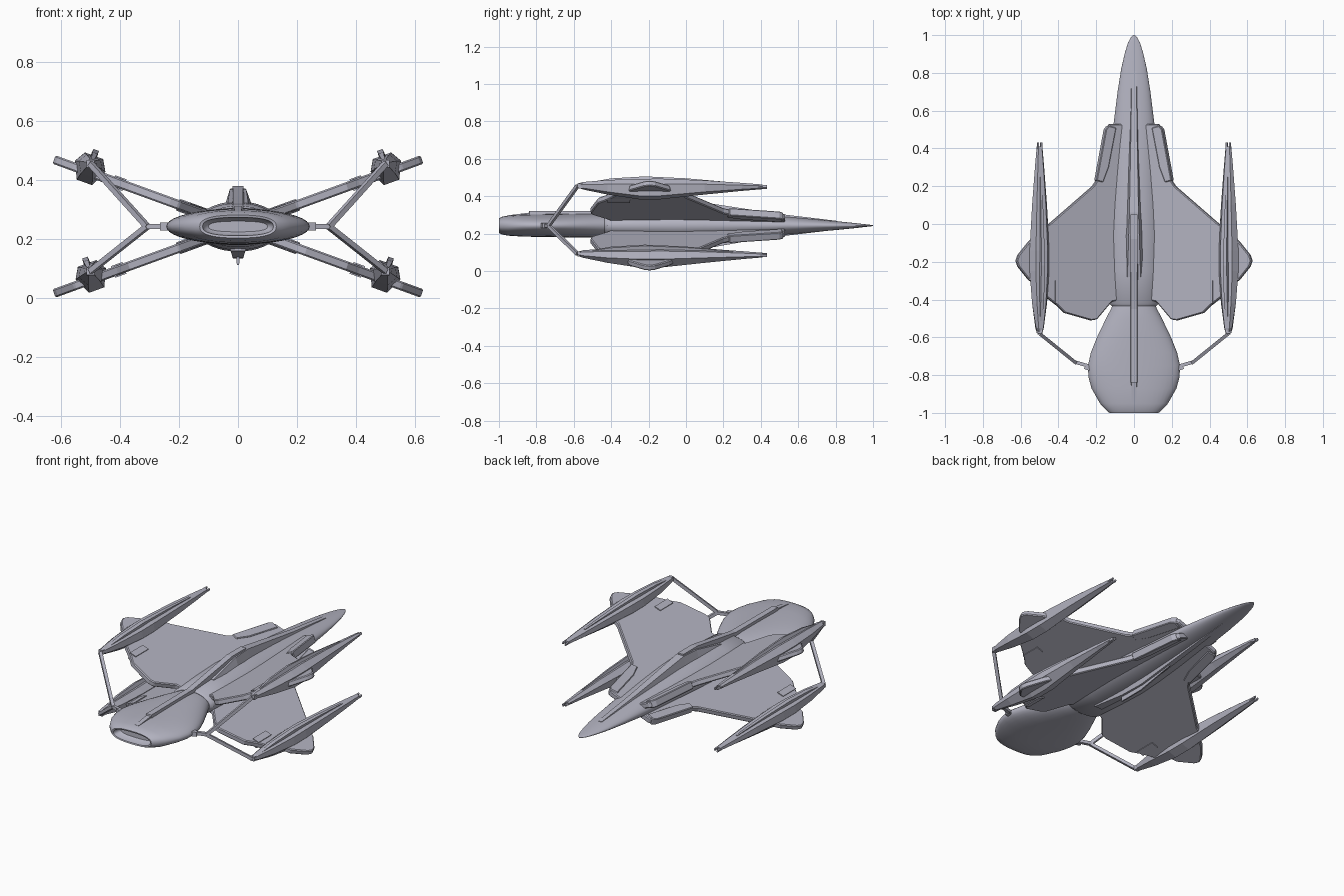
import bpy, bmesh, math
from mathutils import Vector

cube = bpy.data.objects.get("Cube")
if cube:
    bpy.data.objects.remove(cube)

hull = bpy.data.materials.new("lavender_grey")
hull.use_nodes = True
colour = (0.45, 0.45, 0.53, 1)
hull.diffuse_color = colour
hull.node_tree.nodes["Principled BSDF"].inputs["Base Color"].default_value = colour

MID = 0.243
SLOPE = math.radians(20)
C, S = math.cos(SLOPE), math.sin(SLOPE)


def finish(name, bm, smooth=None, bevel=0):
    bmesh.ops.recalc_face_normals(bm, faces=bm.faces)
    mesh = bpy.data.meshes.new(name)
    bm.to_mesh(mesh)
    bm.free()
    ob = bpy.data.objects.new(name, mesh)
    bpy.context.scene.collection.objects.link(ob)
    mesh.materials.append(hull)
    if bevel:
        mod = ob.modifiers.new("edge", 'BEVEL')
        mod.width = bevel
        mod.segments = 1
    if smooth:
        bpy.ops.object.select_all(action='DESELECT')
        ob.select_set(True)
        bpy.context.view_layer.objects.active = ob
        bpy.ops.object.shade_smooth_by_angle(angle=math.radians(smooth))
    return ob


def loft(name, rings, smooth=None, bevel=0):
    """Skin a list of equal-length point rings and cap both ends."""
    bm = bmesh.new()
    rows = [[bm.verts.new(p) for p in ring] for ring in rings]
    n = len(rows[0])
    for a, b in zip(rows, rows[1:]):
        for i in range(n):
            j = (i + 1) % n
            bm.faces.new((a[i], a[j], b[j], b[i]))
    bm.faces.new(rows[0])
    bm.faces.new(rows[-1])
    return finish(name, bm, smooth, bevel)


def oval(y, w, h, power=2.0, n=40, z=MID):
    ring = []
    for i in range(n):
        a = math.tau * i / n
        c, s = math.cos(a), math.sin(a)
        ring.append((w * math.copysign(abs(c) ** (2 / power), c), y,
                     z + h * math.copysign(abs(s) ** (2 / power), s)))
    return ring


def frame(sx, sz, x0, z0):
    """Coordinates along a sloping wing: outward, lengthwise, up-normal."""
    def place(w, y, h):
        return (sx * (x0 + w * C - sz * h * S), y, z0 + sz * w * S + h * C)
    return place


def slab(name, place, outline, half, bevel=0.005):
    return loft(name, [[place(x / C, y, h) for x, y in outline]
                       for h in (-half, half)], bevel=bevel)


def box(name, place, w, y, h):
    return loft(name, [[place(a, t, b) for a, b in
                        ((w[0], h[0]), (w[1], h[0]), (w[1], h[1]), (w[0], h[1]))]
                       for t in y])


def rod(name, a, b, r):
    a, b = Vector(a), Vector(b)
    d = (b - a).normalized()
    u = d.cross(Vector((0, 0, 1))).normalized()
    v = u.cross(d)
    corners = [u * r + v * r, v * r - u * r, -u * r - v * r, u * r - v * r]
    return loft(name, [[p + q for q in corners] for p in (a, b)])


def ridge(name, stations):
    """Trapezoid strip: y, base z, crest z, base and crest half widths."""
    return loft(name, [[(-b, y, z0), (b, y, z0), (t, y, z1), (-t, y, z1)]
                       for y, z0, z1, b, t in stations])


# Rounded forward pod with a recessed mouth
loft("forward_pod", [
    oval(-0.955, 0.10, 0.018, 2.6), oval(-0.965, 0.112, 0.026, 2.6),
    oval(-0.998, 0.12, 0.031, 2.6), oval(-1.0, 0.13, 0.039, 2.5),
    oval(-0.985, 0.148, 0.047, 2.4), oval(-0.95, 0.18, 0.054, 2.3),
    oval(-0.87, 0.225, 0.059), oval(-0.81, 0.241, 0.06),
    oval(-0.75, 0.244, 0.061), oval(-0.68, 0.228, 0.062),
    oval(-0.6, 0.196, 0.063), oval(-0.5, 0.148, 0.063),
    oval(-0.45, 0.122, 0.06), oval(-0.41, 0.105, 0.055)], smooth=40)

# Long tapering fuselage
loft("fuselage", [
    oval(-0.435, 0.118, 0.06), oval(-0.42, 0.132, 0.07),
    oval(-0.25, 0.14, 0.08), oval(-0.06, 0.146, 0.085),
    oval(0.1, 0.137, 0.08), oval(0.3, 0.122, 0.067),
    oval(0.53, 0.108, 0.048), oval(0.7, 0.087, 0.033),
    oval(0.82, 0.068, 0.022), oval(0.9, 0.05, 0.014),
    oval(0.96, 0.032, 0.007), oval(0.99, 0.015, 0.004),
    oval(1.0, 0.004, 0.002)], smooth=40)

# Dorsal spine, crest fairing and ventral keel
ridge("dorsal_spine", [
    (-0.95, 0.27, 0.298, 0.016, 0.012), (-0.84, 0.27, 0.312, 0.018, 0.014),
    (-0.838, 0.27, 0.32, 0.022, 0.017), (-0.45, 0.27, 0.322, 0.022, 0.017),
    (-0.3, 0.28, 0.345, 0.024, 0.017), (-0.08, 0.28, 0.38, 0.026, 0.018),
    (0.05, 0.28, 0.38, 0.026, 0.018)])
ridge("dorsal_crest", [
    (-0.28, 0.28, 0.322, 0.06, 0.035), (-0.06, 0.28, 0.368, 0.055, 0.028),
    (0.06, 0.28, 0.372, 0.045, 0.024), (0.5, 0.26, 0.305, 0.03, 0.016),
    (0.81, 0.245, 0.268, 0.018, 0.012)])
ridge("ventral_keel", [
    (-0.3, 0.2, 0.16, 0.035, 0.025), (-0.08, 0.2, 0.137, 0.035, 0.018),
    (0.08, 0.2, 0.135, 0.03, 0.016), (0.5, 0.22, 0.185, 0.025, 0.014),
    (0.78, 0.235, 0.218, 0.015, 0.01)])
ridge("keel_blade", [
    (-0.1, 0.16, 0.112, 0.006, 0.004), (0.06, 0.16, 0.112, 0.006, 0.004),
    (0.3, 0.17, 0.155, 0.005, 0.003)])

wing_outline = [(0.04, 0.5), (0.07, 0.53), (0.13, 0.53), (0.15, 0.5),
                (0.2, 0.23), (0.22, 0.2), (0.45, 0.0), (0.5, -0.02),
                (0.5, -0.36), (0.41, -0.43), (0.37, -0.47), (0.23, -0.51),
                (0.2, -0.505), (0.12, -0.41), (0.04, -0.4)]
fin_outline = [(0.5, -0.05), (0.555, -0.09), (0.615, -0.165), (0.625, -0.195),
               (0.615, -0.225), (0.555, -0.3), (0.5, -0.32)]
strake_outline = [(0.1, 0.51), (0.14, 0.52), (0.155, 0.5), (0.205, 0.23),
                  (0.17, 0.22), (0.14, 0.3)]

# Nacelle stations: y, half width, height above and below, axis lift
nacelle_stations = [(-0.58, 0.012, 0.008, 0.01, 0.008), (-0.55, 0.022, 0.018, 0.016, 0.005),
                    (-0.42, 0.042, 0.03, 0.036, 0), (-0.25, 0.055, 0.036, 0.058, -0.003),
                    (-0.14, 0.055, 0.038, 0.058, -0.003), (0.1, 0.042, 0.028, 0.036, 0),
                    (0.3, 0.026, 0.017, 0.018, 0), (0.41, 0.016, 0.01, 0.01, 0)]

for sx, side in ((1, "left"), (-1, "right")):
    # Fork stub on the pod
    rod(f"{side}_strut_root", (sx * 0.2, -0.775, 0.243), (sx * 0.26, -0.755, 0.243), 0.013)
    rod(f"{side}_strut_arm", (sx * 0.23, -0.755, 0.243), (sx * 0.315, -0.73, 0.243), 0.009)
    for sz, level in ((1, "upper"), (-1, "lower")):
        tag = f"{level}_{side}"
        wing = frame(sx, sz, 0, MID)
        slab(f"{tag}_wing", wing, wing_outline, 0.016)
        slab(f"{tag}_wing_tip_fin", wing, fin_outline, 0.015)
        slab(f"{tag}_root_strake", wing, strake_outline, 0.021, 0.004)
        box(f"{tag}_wing_bracket", wing, (0.41, 0.45), (-0.42, -0.3), (-0.021, 0.021))

        # Faceted nacelle rolled to match the wing
        axis = 0.45 if sz > 0 else 0.085
        pod = frame(sx, sz, 0.5, axis)
        loft(f"{tag}_nacelle", [
            [pod(w, y, d), pod(0.6 * w, y, d + up), pod(-0.6 * w, y, d + up),
             pod(-w, y, d), pod(-0.5 * w, y, d - dn), pod(0.5 * w, y, d - dn)]
            for y, w, up, dn, d in nacelle_stations])
        loft(f"{tag}_nacelle_ridge", [
            [pod(w, y, 0), pod(0.7 * w, y, top), pod(-0.7 * w, y, top), pod(-w, y, 0)]
            for y, w, top in ((-0.53, 0.008, 0.022), (-0.4, 0.013, 0.045),
                              (-0.22, 0.014, 0.056), (0.0, 0.011, 0.046),
                              (0.25, 0.006, 0.024))])
        for k in (-1, 1):
            box(f"{tag}_nacelle_prong", pod, (k * 0.013, k * 0.005),
                (0.38, 0.432), (-0.007, 0.007))

        # Strut from the pod fork to the nacelle nose
        nose = (sx * 0.5, -0.58, axis + 0.006)
        rod(f"{tag}_strut", (sx * 0.308, -0.735, 0.243), nose, 0.009)
        rod(f"{tag}_strut_socket", nose, (sx * 0.5, -0.53, axis + 0.004), 0.013)
